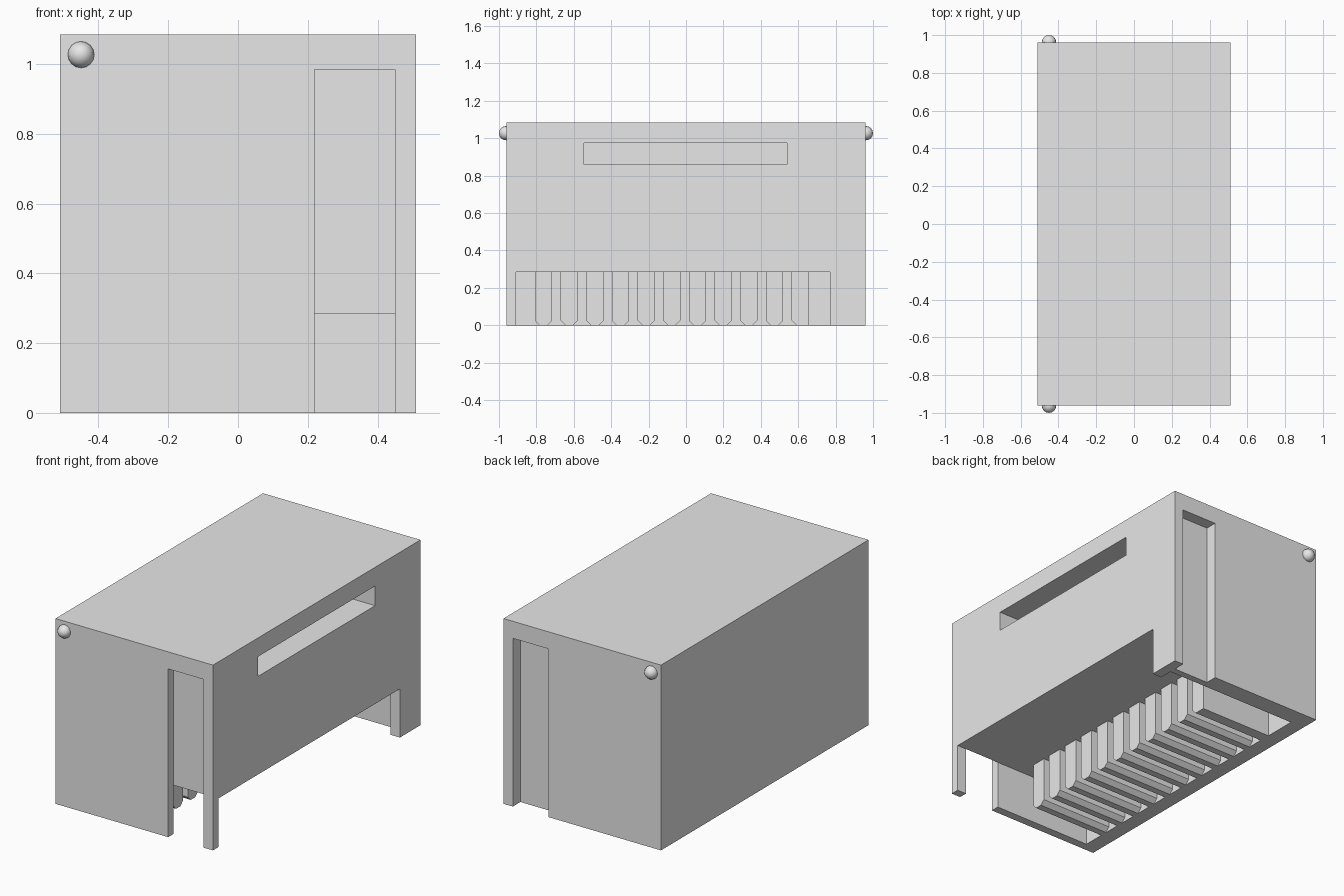
import bpy
import bmesh
from mathutils import Matrix

cube = bpy.data.objects.get("Cube")
if cube:
    bpy.data.objects.remove(cube, do_unlink=True)

grey = bpy.data.materials.new("plain grey")
grey.use_nodes = True
grey.diffuse_color = (0.8, 0.8, 0.8, 1)
grey.node_tree.nodes["Principled BSDF"].inputs["Base Color"].default_value = (0.8, 0.8, 0.8, 1)


def make_object(name, bm):
    bmesh.ops.recalc_face_normals(bm, faces=bm.faces)
    mesh = bpy.data.meshes.new(name)
    bm.to_mesh(mesh)
    bm.free()
    mesh.materials.append(grey)
    obj = bpy.data.objects.new(name, mesh)
    bpy.context.collection.objects.link(obj)
    return obj


def prism(name, profile, x0, x1):
    """Extrude a (y, z) profile along x."""
    bm = bmesh.new()
    face = bm.faces.new([bm.verts.new((x0, y, z)) for y, z in profile])
    ext = bmesh.ops.extrude_face_region(bm, geom=[face])
    verts = [v for v in ext["geom"] if isinstance(v, bmesh.types.BMVert)]
    bmesh.ops.translate(bm, verts=verts, vec=(x1 - x0, 0, 0))
    return make_object(name, bm)


def box(name, x, y, z):
    return prism(name, [(y[0], z[0]), (y[1], z[0]), (y[1], z[1]), (y[0], z[1])], *x)


# Housing block with its recesses cut out
TOP, ROOF = 1.085, 0.285
housing = box("housing", (-0.51, 0.51), (-0.96, 0.96), (0, TOP))
cutters = [
    box("cavity_cutter", (-0.42, 0.45), (-0.91, 0.85), (-0.1, ROOF)),
    box("side_opening_cutter", (0.3, 0.6), (-0.91, 0.77), (-0.1, ROOF)),
    box("front_opening_cutter", (0.22, 0.45), (-1.1, -0.8), (-0.1, ROOF)),
    box("front_slot_cutter", (0.22, 0.45), (-1.1, -0.91), (0.2, 0.985)),
    box("back_slot_cutter", (0.22, 0.45), (0.89, 1.1), (-0.1, 0.985)),
    box("side_window_cutter", (0.31, 0.6), (-0.545, 0.54), (0.86, 0.975)),
]
for cutter in cutters:
    cutter.hide_render = True
    mod = housing.modifiers.new(cutter.name, "BOOLEAN")
    mod.operation = "DIFFERENCE"
    mod.solver = "EXACT"
    mod.object = cutter

# Bake the cuts, then drop the cutters
graph = bpy.context.evaluated_depsgraph_get()
baked = bpy.data.meshes.new_from_object(housing.evaluated_get(graph))
housing.modifiers.clear()
housing.data = baked
for cutter in cutters:
    bpy.data.objects.remove(cutter, do_unlink=True)

# Row of ribs under the roof, chamfered along the bottom
RIBS, PITCH, WIDTH, CHAMFER = 11, 0.1372, 0.091, 0.025
for i in range(RIBS):
    y0 = -0.807 + i * PITCH
    y1 = y0 + WIDTH
    profile = [(y0, ROOF), (y0, CHAMFER), (y0 + CHAMFER, 0)]
    if i < RIBS - 1:
        profile += [(y1 - CHAMFER, 0), (y1, CHAMFER)]
    else:
        profile += [(y1, 0)]
    profile += [(y1, ROOF)]
    prism(f"rib_{i + 1}", profile, -0.42, 0.05)

# Round knobs on the front and back
for name, side in (("front_knob", -1), ("back_knob", 1)):
    bm = bmesh.new()
    bmesh.ops.create_uvsphere(bm, u_segments=16, v_segments=8, radius=0.038,
                              matrix=Matrix.Translation((-0.45, side * 0.962, 1.027))
                              @ Matrix.Rotation(1.5708, 4, "X"))
    for face in bm.faces:
        face.smooth = True
    make_object(name, bm)
